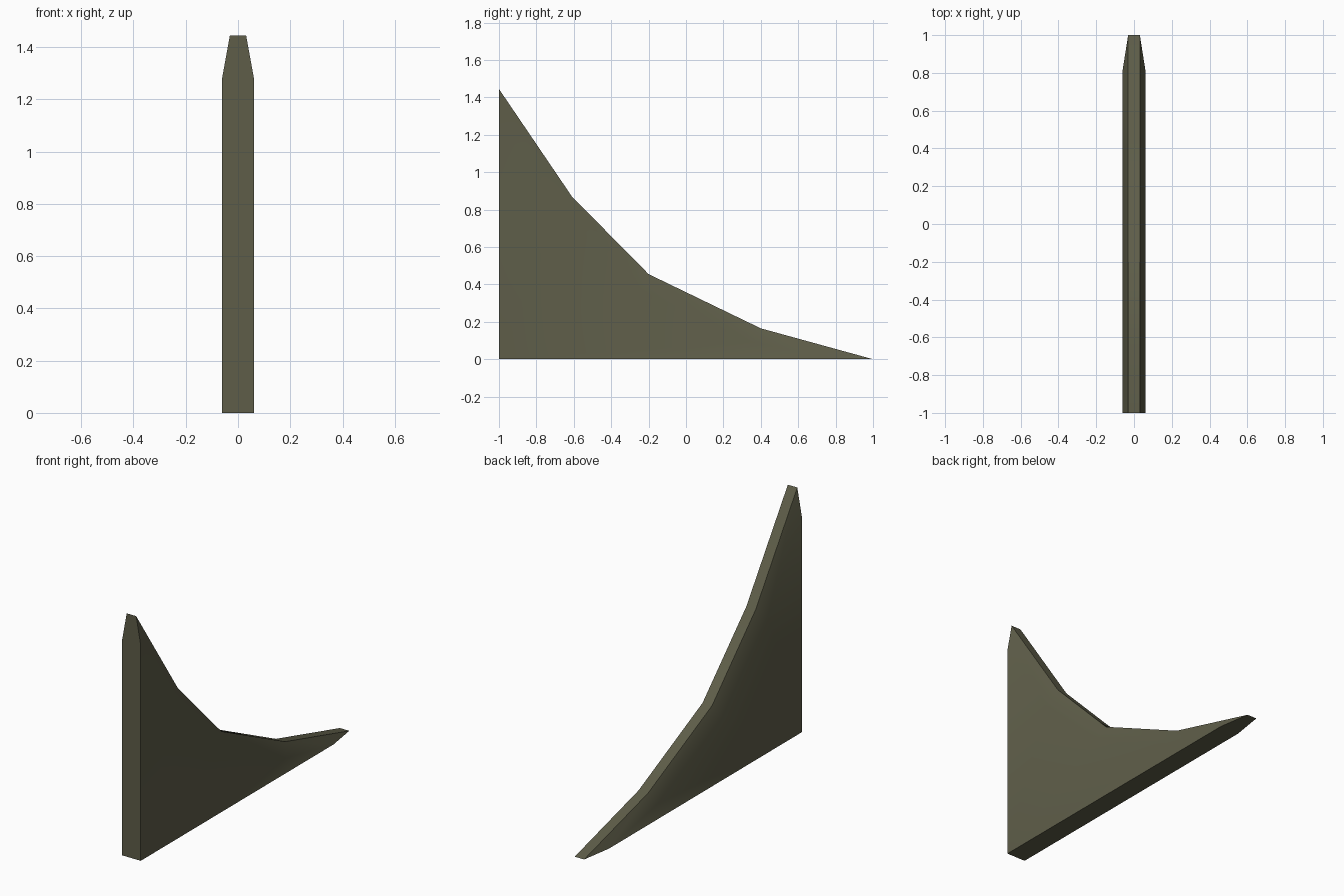
import bpy, bmesh, math

if "Cube" in bpy.data.objects:
    bpy.data.objects.remove(bpy.data.objects["Cube"])

# Side profile (y, z): outer curved edge, and the line where its bevel meets the flat side
RIM = [(-1, 1.445), (-0.61, 0.87), (-0.2, 0.455), (0.4, 0.165), (1, 0)]
INNER = [(-1, 1.28), (-0.68, 0.805), (-0.25, 0.375), (0.36, 0.09), (0.81, 0)]
RIM_X, SIDE_X = 0.031, 0.061

mat = bpy.data.materials.new("dark olive")
mat.diffuse_color = (0.112, 0.110, 0.066, 1)
mat.use_nodes = True
mat.node_tree.nodes["Principled BSDF"].inputs["Base Color"].default_value = mat.diffuse_color

bm = bmesh.new()


def row(x, points):
    return [bm.verts.new((x, y, z)) for y, z in points]


# Flat sides with their tapered bevels
rims, inners, corners = [], [], []
for s in (-1, 1):
    rim, inner = row(s * RIM_X, RIM), row(s * SIDE_X, INNER)
    corner = bm.verts.new((s * SIDE_X, -1, 0))
    bm.faces.new([corner] + inner)
    for i in range(4):
        bm.faces.new((rim[i], rim[i + 1], inner[i + 1], inner[i]))
    rims.append(rim)
    inners.append(inner)
    corners.append(corner)

# Curved rim strip
for i in range(4):
    bm.faces.new((rims[0][i], rims[0][i + 1], rims[1][i + 1], rims[1][i]))

# Flat upright end and flat base
for k in (0, -1):
    bm.faces.new((corners[0], inners[0][k], rims[0][k],
                  rims[1][k], inners[1][k], corners[1]))

bmesh.ops.recalc_face_normals(bm, faces=bm.faces[:])
mesh = bpy.data.meshes.new("curved_fin")
bm.to_mesh(mesh)
bm.free()
mesh.materials.append(mat)
fin = bpy.data.objects.new("curved_fin", mesh)
bpy.context.collection.objects.link(fin)

# Soft shading across the bevel, crisp elsewhere
bpy.context.view_layer.objects.active = fin
fin.select_set(True)
bpy.ops.object.shade_smooth_by_angle(angle=math.radians(30))
